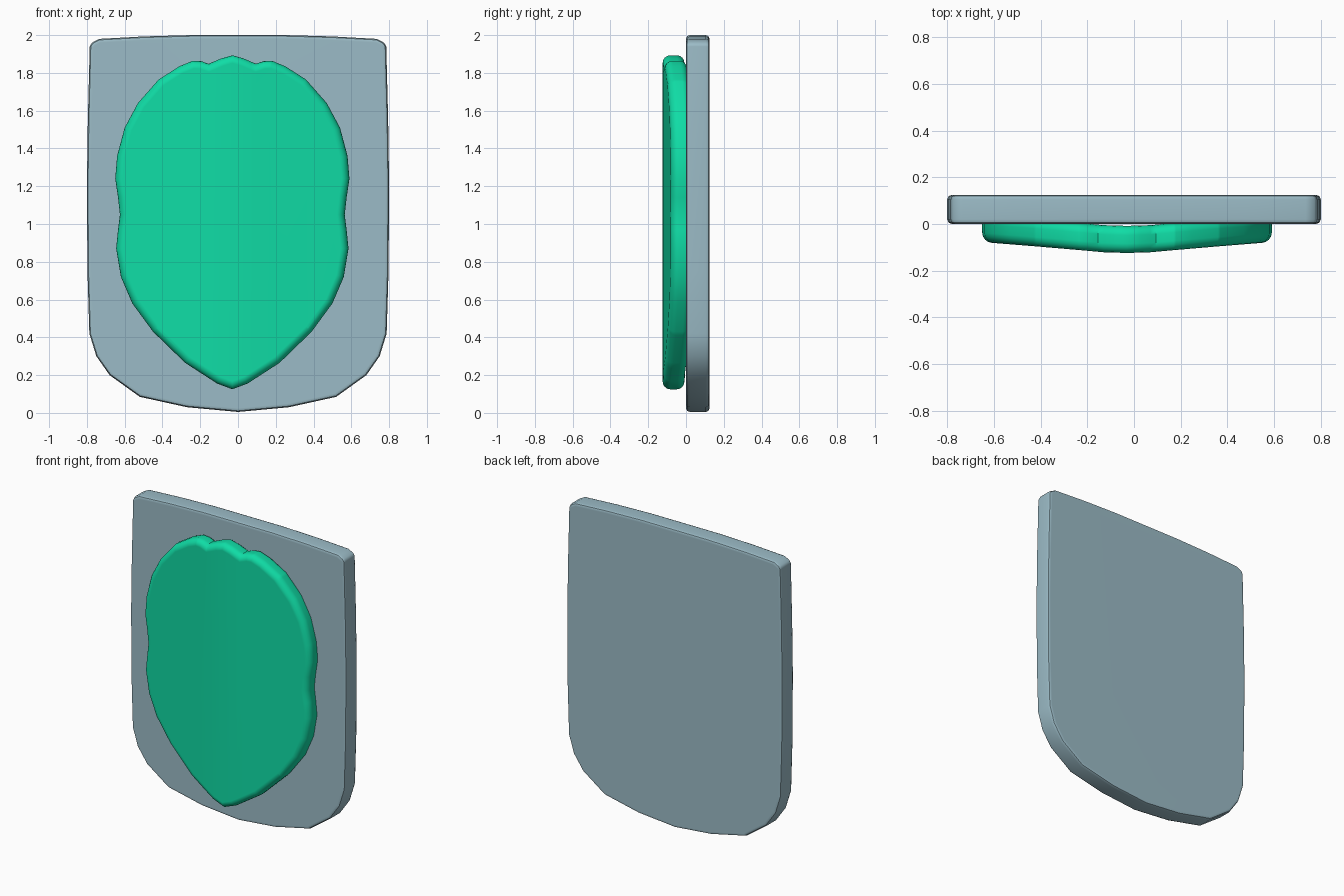
import bpy, bmesh

if "Cube" in bpy.data.objects:
    bpy.data.objects.remove(bpy.data.objects["Cube"])

COLUMNS = [(0, 0), (0.1, 0.003), (0.2, 0.012), (0.4, 0.029), (0.7, 0.053)]


def fold(x):
    # piecewise-linear backward sweep away from the centre ridge
    x = abs(x)
    for (x0, y0), (x1, y1) in zip(COLUMNS, COLUMNS[1:]):
        if x <= x1:
            return y0 + (y1 - y0) * (x - x0) / (x1 - x0)
    return COLUMNS[-1][1]


def slab(name, half, front, back, bevel, segments, color, folded=False, cx=0):
    # mirrored half outline (bottom to top), extruded in y with rounded rims
    outline = half + [(-x, z) for x, z in reversed(half[1:-1])]
    n = len(outline)
    bm = bmesh.new()
    f = [bm.verts.new((x, front, z)) for x, z in outline]
    b = [bm.verts.new((x, back, z)) for x, z in outline]
    bm.faces.new(f)
    bm.faces.new(b[::-1])
    for i in range(n):
        j = (i + 1) % n
        bm.faces.new((f[j], f[i], b[i], b[j]))
    bmesh.ops.recalc_face_normals(bm, faces=bm.faces)
    rims = [e for e in bm.edges if abs(e.verts[0].co.y - e.verts[1].co.y) < 1e-6]
    bmesh.ops.bevel(bm, geom=rims, offset=bevel, segments=segments,
                    profile=0.5, affect='EDGES', clamp_overlap=False)
    if folded:
        for x in sorted({s * c[0] for c in COLUMNS[:-1] for s in (-1, 1)}):
            bmesh.ops.bisect_plane(bm, geom=bm.verts[:] + bm.edges[:] + bm.faces[:],
                                   dist=1e-5, plane_co=(x, 0, 0), plane_no=(1, 0, 0))
        for v in bm.verts:
            v.co.y += fold(v.co.x)
    mesh = bpy.data.meshes.new(name)
    bm.to_mesh(mesh)
    bm.free()
    obj = bpy.data.objects.new(name, mesh)
    obj.location.x = cx
    bpy.context.collection.objects.link(obj)
    mat = bpy.data.materials.new(name + "_color")
    mat.diffuse_color = color
    mat.use_nodes = True
    mat.node_tree.nodes["Principled BSDF"].inputs["Base Color"].default_value = mat.diffuse_color
    mesh.materials.append(mat)
    bpy.ops.object.select_all(action='DESELECT')
    obj.select_set(True)
    bpy.context.view_layer.objects.active = obj
    bpy.ops.object.shade_smooth_by_angle(angle=0.7)
    wn = obj.modifiers.new("weighted_normals", 'WEIGHTED_NORMAL')
    wn.keep_sharp = True
    return obj


# Backing plate: squarish top, rounded bottom
plate_half = [(0, 0.005), (0.27, 0.03), (0.52, 0.085), (0.68, 0.20), (0.75, 0.30),
              (0.787, 0.42), (0.797, 0.75), (0.80, 1.2), (0.795, 1.55), (0.785, 1.94),
              (0.773, 1.96), (0.735, 1.98), (0.5, 1.993), (0.25, 2.0), (0, 2.0)]
slab("backing_plate", plate_half, 0.0, 0.125, 0.02, 2, (0.33, 0.50, 0.57, 1))

# Raised emblem: leaf-like shield with a notched top and gentle waist
emblem_half = [(0, 0.125), (0.08, 0.155), (0.25, 0.265), (0.42, 0.43), (0.53, 0.58),
               (0.59, 0.72), (0.615, 0.87), (0.605, 0.97), (0.595, 1.05), (0.605, 1.14),
               (0.62, 1.24), (0.61, 1.36), (0.57, 1.51), (0.50, 1.64), (0.39, 1.765),
               (0.28, 1.835), (0.21, 1.864), (0.165, 1.862), (0.125, 1.848),
               (0.06, 1.876), (0, 1.893)]
slab("raised_emblem", emblem_half, -0.124, -0.008, 0.04, 4,
     (0.005, 0.72, 0.38, 1), folded=True, cx=-0.03)
